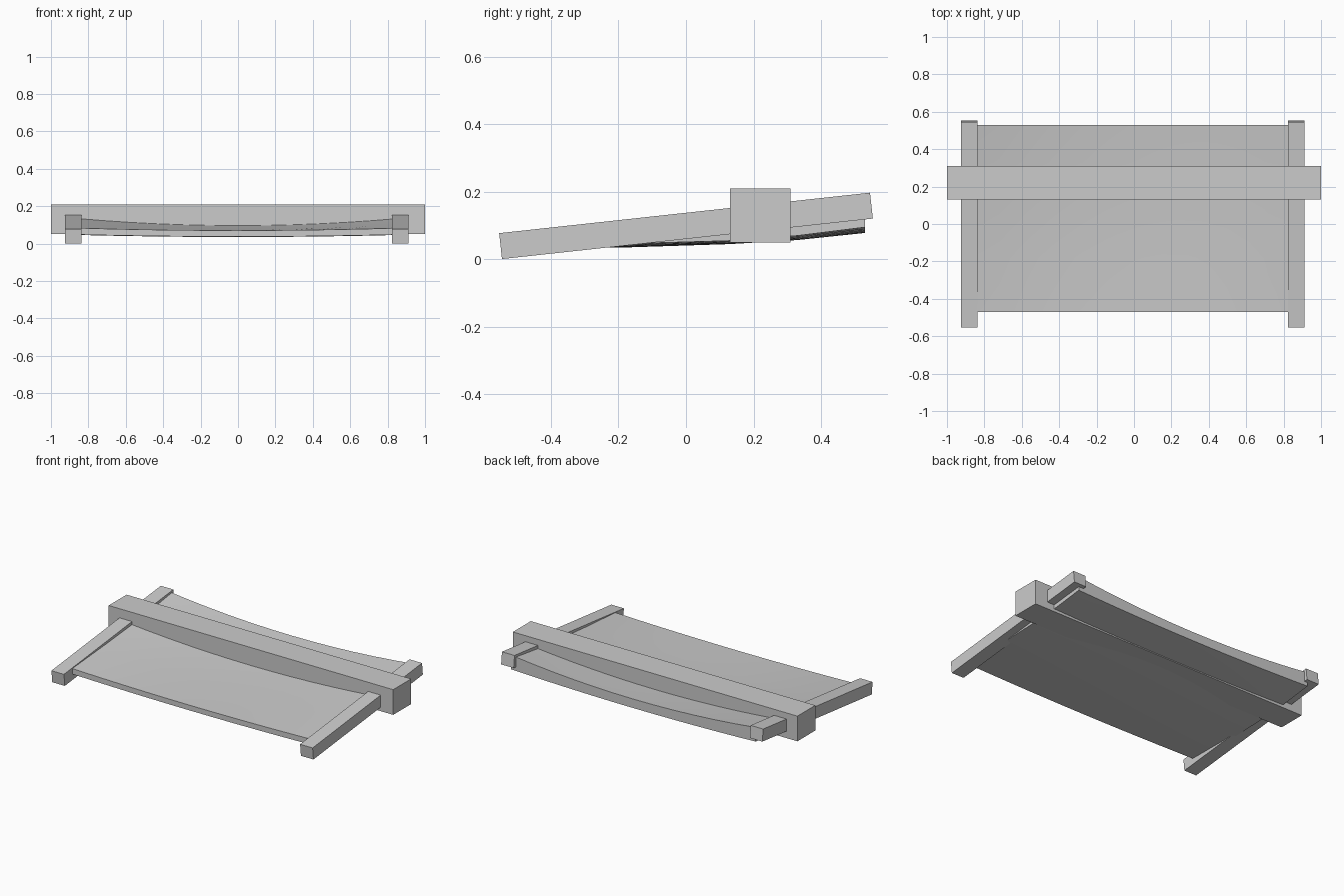
import bpy
import bmesh
from math import atan2
from mathutils import Matrix

cube = bpy.data.objects.get("Cube")
if cube:
    bpy.data.objects.remove(cube, do_unlink=True)

grey = bpy.data.materials.new("plain grey")
grey.use_nodes = True
grey.diffuse_color = (0.6, 0.6, 0.6, 1)
grey.node_tree.nodes["Principled BSDF"].inputs["Base Color"].default_value = (0.6, 0.6, 0.6, 1)


def finish(name, bm):
    bmesh.ops.recalc_face_normals(bm, faces=bm.faces)
    mesh = bpy.data.meshes.new(name)
    bm.to_mesh(mesh)
    bm.free()
    mesh.materials.append(grey)
    obj = bpy.data.objects.new(name, mesh)
    bpy.context.scene.collection.objects.link(obj)
    return obj


def box(name, centre, size, tilt=0.0):
    bm = bmesh.new()
    bmesh.ops.create_cube(bm, size=1, matrix=Matrix.Diagonal((*size, 1)))
    obj = finish(name, bm)
    obj.location = centre
    obj.rotation_euler.x = tilt
    return obj


# Heavy cross beam and the two tilted side rails
box("cross_beam", (0, 0.22, 0.13), (2, 0.18, 0.16))
tilt = atan2(0.12, 1.1)
for side, x in (("right", -0.88), ("left", 0.868)):
    box(side + "_rail", (x, 0, 0.099), (0.088, 1.105, 0.077), tilt)

# Sagging panel: y, top and bottom heights at the sides, then at the middle
stations = [
    (-0.47, 0.083, 0.048, 0.070, 0.037),
    (-0.18, 0.106, 0.046, 0.079, 0.035),
    (0.13, 0.134, 0.055, 0.096, 0.045),
    (0.33, 0.157, 0.070, 0.113, 0.057),
    (0.53, 0.185, 0.095, 0.135, 0.078),
]
half, columns = 0.86, 12
bm = bmesh.new()
rings = []
for y, side_top, side_low, mid_top, mid_low in stations:
    top, low = [], []
    for i in range(columns + 1):
        u = 2 * i / columns - 1
        top.append(bm.verts.new((u * half, y, mid_top + (side_top - mid_top) * u * u)))
        low.append(bm.verts.new((u * half, y, mid_low + (side_low - mid_low) * u * u)))
    rings.append((top, low))

for (top_a, low_a), (top_b, low_b) in zip(rings, rings[1:]):
    for a, b in ((top_a, top_b), (low_a, low_b)):
        for i in range(columns):
            bm.faces.new((a[i], a[i + 1], b[i + 1], b[i]))
    for i in (0, columns):
        bm.faces.new((top_a[i], top_b[i], low_b[i], low_a[i]))
for top, low in (rings[0], rings[-1]):
    for i in range(columns):
        bm.faces.new((top[i], top[i + 1], low[i + 1], low[i]))

panel = finish("sagging_panel", bm)
bpy.ops.object.select_all(action="DESELECT")
panel.select_set(True)
bpy.context.view_layer.objects.active = panel
bpy.ops.object.shade_smooth_by_angle(angle=0.5)
